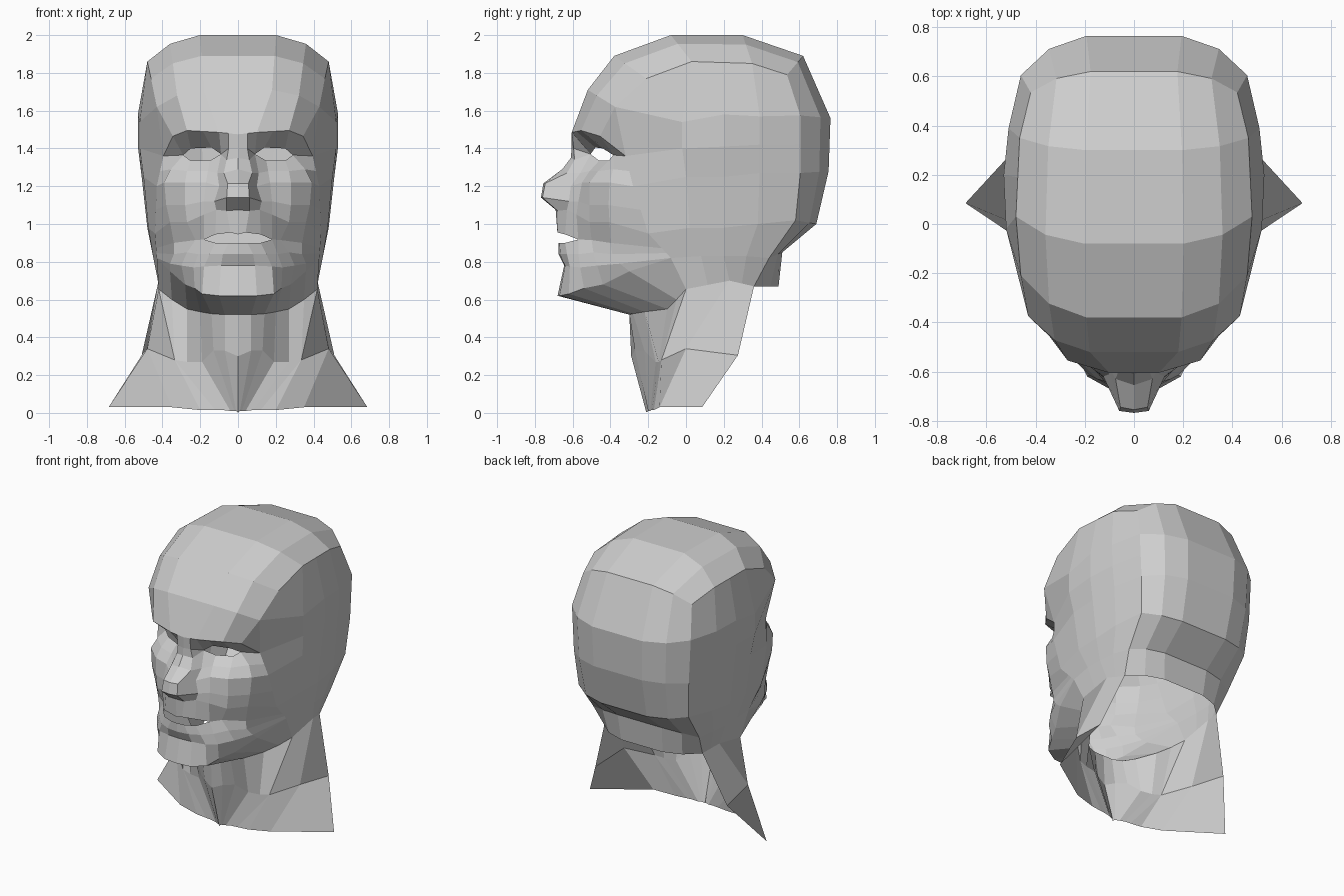
import bpy
import bmesh
from mathutils import Vector

default_cube = bpy.data.objects.get("Cube")
if default_cube:
    bpy.data.objects.remove(default_cube, do_unlink=True)

clay = bpy.data.materials.new("light_grey_clay")
clay.use_nodes = True
clay.diffuse_color = (.62, .62, .62, 1)
clay.node_tree.nodes["Principled BSDF"].inputs["Base Color"].default_value = clay.diffuse_color


def loft(name, rows, holes=()):
    """Skin the left half between cross-sections and mirror it; repeated points collapse to triangles."""
    bm = bmesh.new()
    known = {}

    def vertex(point):
        key = tuple(point)
        if key not in known:
            known[key] = bm.verts.new(key)
        return known[key]

    for r, (upper, lower) in enumerate(zip(rows, rows[1:])):
        for c in range(len(upper) - 1):
            if (r, c) in holes:
                continue
            loop = [upper[c], lower[c], lower[c + 1], upper[c + 1]]
            corners = list(dict.fromkeys(vertex(point) for point in loop))
            if len(corners) > 2 and not bm.faces.get(corners):
                bm.faces.new(corners)
    mesh = bpy.data.meshes.new(name)
    bm.to_mesh(mesh)
    bm.free()
    mesh.materials.append(clay)
    part = bpy.data.objects.new(name, mesh)
    bpy.context.collection.objects.link(part)
    mirror = part.modifiers.new("mirror_halves", 'MIRROR')
    mirror.use_axis[0] = True
    mirror.use_clip = True
    mirror.merge_threshold = .001
    return part


def arch(centre, edge_point):
    """Half cross-section of the skull, from the midline profile to the side rim."""
    middle = Vector((0, *centre))
    edge = Vector(edge_point)
    shoulder = middle.lerp(edge, .33)
    shoulder.x = edge.x * .75
    return [tuple(middle), (edge.x * .42, *centre), tuple(shoulder), edge_point]


def between(a, b, t=.5):
    return tuple(Vector(a).lerp(Vector(b), t))


# Landmarks shared by neighbouring parts
brow_corner = (.345, -.455, 1.465)
brow_end = (.395, -.32, 1.36)
temple = (.43, -.375, 1.62)
cheekbone = (.43, -.28, 1.2)
cheek_back = (.44, -.2, .95)
jaw_corner = (.43, -.08, .82)
throat_side = (.42, 0, .655)
throat_back = (.42, .23, .7)
nape_end = (.38, .36, .67)
eye_inner = (.09, -.505, 1.37)
eye_outer = (.29, -.385, 1.365)
lip_end = (.18, -.57, .918)
mouth_corner = (.225, -.5, .915)
cheek_low = (.34, -.4, .9)

# Skull: midline profile and side rim, from forehead over the crown to the nape
profile = [
    (-.52, 1.71), (-.38, 1.89), (-.08, 2), (.3, 2), (.62, 1.89),
    (.765, 1.56), (.755, 1.28), (.69, 1), (.51, .85), (.49, .67),
]
rim = [
    temple, (.46, -.21, 1.77), (.48, .03, 1.86), (.465, .35, 1.85), (.42, .535, 1.79),
    (.46, .605, 1.575), (.445, .605, 1.27), (.425, .58, 1.02), (.41, .44, .82), nape_end,
]
brow = [(0, -.605, 1.475), (.1, -.605, 1.485), (.27, -.555, 1.495), brow_corner]
skull = [brow] + [arch(centre, edge) for centre, edge in zip(profile, rim)]
loft("skull", skull[::-1])
loft("temple_corner", [[temple, temple], [brow_corner, brow_end]])

# Sides of the head, from the upper rim down to the neck
loft("head_sides", [
    [rim[1], rim[2], between(rim[2], rim[3]), rim[3], rim[4]],
    [temple, (.52, -.02, 1.54), (.53, .2, 1.58), (.51, .39, 1.57), rim[5]],
    [brow_end, (.52, -.02, 1.4), (.53, .2, 1.41), (.505, .39, 1.42), between(rim[5], rim[6])],
    [cheekbone, (.5, 0, 1.25), (.51, .2, 1.25), (.49, .39, 1.27), rim[6]],
    [cheek_back, (.475, .02, .98), (.48, .2, .98), (.47, .38, 1), rim[7]],
    [jaw_corner, (.45, .08, .83), (.45, .2, .83), (.44, .32, .83), rim[8]],
    [throat_side, between(throat_side, throat_back), throat_back,
     between(throat_back, nape_end), nape_end],
])

# Brow and open eye sockets
brow_row = [brow[0], between(brow[0], brow[1]), brow[1],
            between(brow[1], brow[2]), brow[2], brow_corner, brow_end]
upper_lid = [(0, -.605, 1.4), (.05, -.595, 1.4), eye_inner, (.14, -.48, 1.405),
             (.25, -.44, 1.4), eye_outer, brow_end]
lower_lid = [(0, -.61, 1.35), (.06, -.59, 1.34), eye_inner, (.15, -.46, 1.335),
             (.25, -.41, 1.335), eye_outer, brow_end]
loft("brow_and_eye_sockets", [brow_row, upper_lid, lower_lid], {(1, 2), (1, 3), (1, 4)})

# Nose and cheeks
nose_bridge = [(0, -.655, 1.29), (.075, -.63, 1.27), (.11, -.56, 1.27), (.16, -.51, 1.28),
               (.27, -.465, 1.28), (.355, -.385, 1.29), between(brow_end, cheekbone)]
nose_ball = [(0, -.755, 1.215), (.055, -.745, 1.215), (.1, -.61, 1.2), (.17, -.55, 1.22),
             (.28, -.51, 1.22), (.39, -.405, 1.22), cheekbone]
nose_tip = [(0, -.768, 1.14), (.06, -.76, 1.14), (.125, -.62, 1.12), (.18, -.57, 1.12),
            (.28, -.51, 1.1), (.38, -.41, 1.1), between(cheekbone, cheek_back)]
nose_base = [(0, -.69, 1.075), (.06, -.68, 1.07), (.115, -.63, 1.075), (.18, -.58, 1.05),
             (.27, -.51, 1.01), (.36, -.405, 1.01), cheek_back]
loft("nose_and_cheeks", [lower_lid, nose_bridge, nose_ball, nose_tip, nose_base])

# Parted lips
jaw_hinge = between(cheek_back, jaw_corner, .6)
upper_lip = [(0, -.68, .945), (.04, -.68, .955), (.12, -.64, .945), lip_end,
             mouth_corner, cheek_low, jaw_hinge]
lower_lip = [(0, -.675, .9), (.05, -.67, .9), (.12, -.64, .9), lip_end,
             mouth_corner, cheek_low, jaw_hinge]
lip_shelf = [(0, -.675, .84), (.08, -.665, .84), (.15, -.63, .84), (.21, -.57, .84),
             (.27, -.49, .85), (.34, -.39, .84), between(jaw_hinge, jaw_corner)]
loft("mouth", [nose_base, upper_lip, lower_lip, lip_shelf], {(1, c) for c in range(3)})

# Chin, jaw and the underside of the jaw
chin_crease = [(0, -.645, .78), (.09, -.64, .78), (.18, -.615, .775), (.235, -.56, .77),
               (.3, -.47, .78), (.36, -.35, .79), jaw_corner]
chin_edge = [(0, -.68, .62), (.1, -.67, .62), (.19, -.62, .63), (.23, -.54, .66),
             (.28, -.44, .68), (.36, -.3, .75), jaw_corner]
throat = [(0, -.3, .52), (.07, -.3, .52), (.14, -.28, .525), (.2, -.22, .535),
          (.27, -.1, .55), (.35, -.05, .6), throat_side]
loft("chin_and_jaw", [lip_shelf, chin_crease, chin_edge, throat])

# Neck: an open front shell that flares to the collar
neck_hollow = (.335, -.13, .28)
neck_middle = [(0, -.29, .3), (.07, -.27, .33), (.13, -.22, .33), (.19, -.16, .27),
               (.27, -.145, .27), neck_hollow, neck_hollow, (.48, 0, .34), (.51, .275, .305)]
collar = [(0, -.21, .002), (.01, -.2, .01), (.02, -.2, .01), (.04, -.19, .01),
          (.08, -.185, .015), (.12, -.18, .015), (.2, -.17, .015), (.35, -.14, .03),
          (.685, .085, .03)]
loft("neck", [throat + [throat_back, nape_end], neck_middle, collar])
